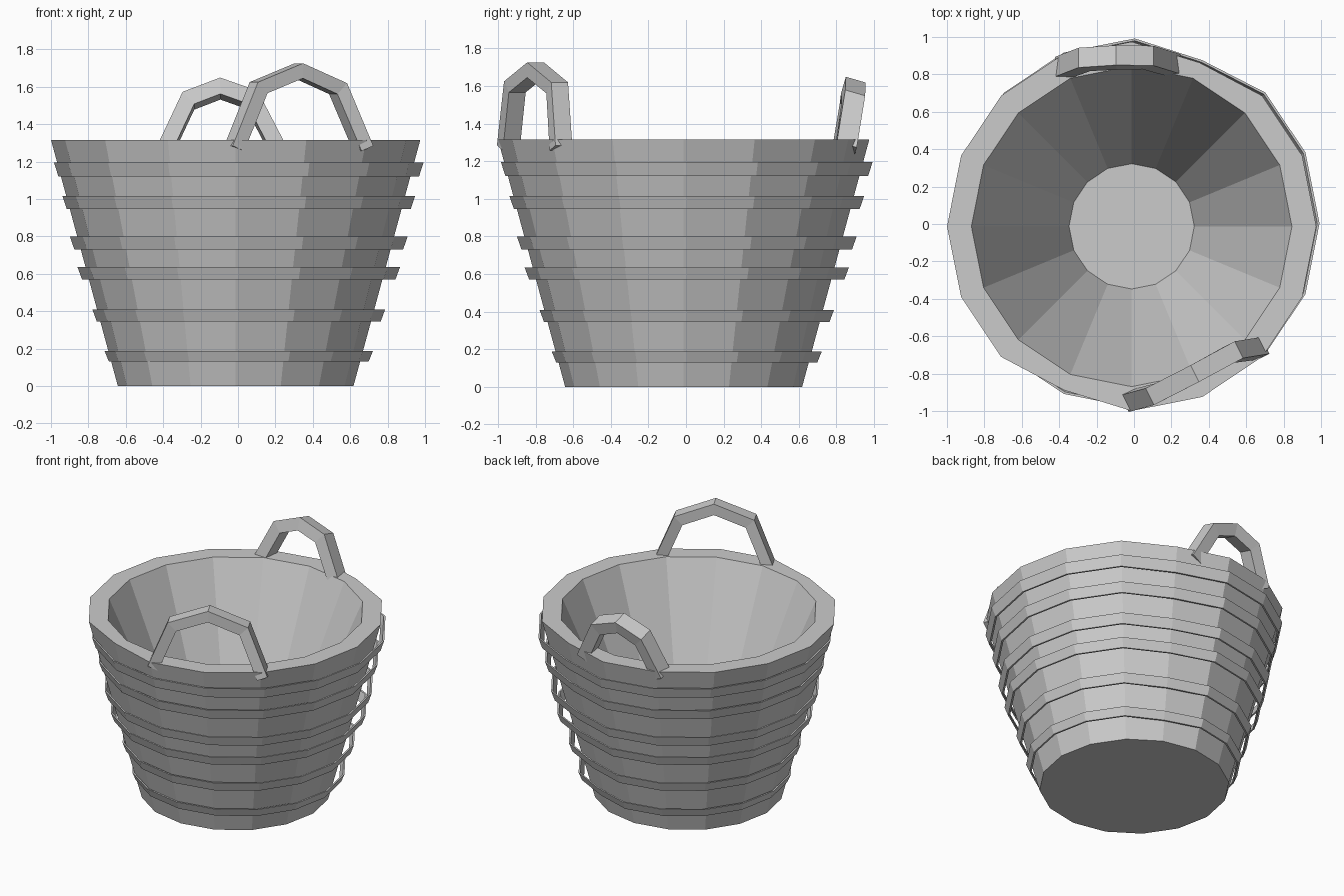
import bpy, bmesh, math
from mathutils import Vector

if "Cube" in bpy.data.objects:
    bpy.data.objects.remove(bpy.data.objects["Cube"])

SIDES = 16


def finish(name, bm):
    bmesh.ops.recalc_face_normals(bm, faces=bm.faces)
    mesh = bpy.data.meshes.new(name)
    bm.to_mesh(mesh)
    bm.free()
    obj = bpy.data.objects.new(name, mesh)
    bpy.context.collection.objects.link(obj)
    return obj


def bridge(bm, a, b):
    for i in range(len(a)):
        j = (i + 1) % len(a)
        bm.faces.new((a[i], a[j], b[j], b[i]))


def ring(bm, r, z, c, dents={}):
    """Sixteen-sided loop; dents scales single corners for a hand-made look."""
    out = []
    for i in range(SIDES):
        a = math.tau * i / SIDES
        k = r * dents.get(i, 1.0)
        out.append(bm.verts.new((c + k * math.cos(a), c + k * math.sin(a), z)))
    return out


def lathe(name, profile, c, closed=False):
    bm = bmesh.new()
    rings = [ring(bm, r, z, c, d) for r, z, d in profile]
    for a, b in zip(rings, rings[1:]):
        bridge(bm, a, b)
    if closed:
        bridge(bm, rings[-1], rings[0])
    else:
        bm.faces.new(rings[0])
        bm.faces.new(rings[-1])
    return finish(name, bm)


def handle(name, path, normal, thick, width):
    """Rectangular bar swept along an arch, mitred at the bends."""
    pts = [Vector(p) for p in path]
    n = Vector(normal).normalized()
    bm = bmesh.new()
    loops = []
    for i, p in enumerate(pts):
        d0 = (p - pts[max(i - 1, 0)]).normalized()
        d1 = (pts[min(i + 1, len(pts) - 1)] - p).normalized()
        t = (d0 + d1).normalized()
        side = t.cross(n).normalized()
        ref = d1 if d1.length else d0
        miter = thick / 2 / max(0.6, t.dot(ref))
        loops.append([bm.verts.new(p + side * u * miter + n * v * width / 2)
                      for u, v in ((-1, -1), (1, -1), (1, 1), (-1, 1))])
    for a, b in zip(loops, loops[1:]):
        bridge(bm, a, b)
    bm.faces.new(loops[0])
    bm.faces.new(loops[-1])
    return finish(name, bm)


# Tapered basket body with thick rim and hollow inside
lathe("basket_body", [
    (0.63, 0.0, {}),
    (0.987, 1.315, {3: 0.96, 11: 0.96}),
    (0.857, 1.315, {}),
    (0.335, 0.10, {}),
], -0.0125)

# Loose thin woven bands
for i, (r, z0, z1) in enumerate([(0.988, 1.12, 1.195), (0.943, 0.945, 1.015),
                                 (0.903, 0.73, 0.80), (0.862, 0.57, 0.635),
                                 (0.783, 0.345, 0.41), (0.718, 0.13, 0.188)]):
    dent = {3: 0.955}
    t = 0.012
    lathe(f"band_{i + 1}", [
        (r - 0.024, z0, dent), (r, z1, dent),
        (r - t, z1, dent), (r - 0.024 - t, z0, dent),
    ], 0.004, closed=True)

# Front handle, set off to one side
handle("front_handle", [(-0.02, -0.945, 1.27), (0.11, -0.91, 1.595), (0.325, -0.80, 1.685),
                        (0.535, -0.685, 1.59), (0.67, -0.665, 1.27)],
       (0.45, -0.89, 0), 0.075, 0.10)

# Back handle, leaning slightly outward
handle("back_handle", [(-0.385, 0.835, 1.27), (-0.265, 0.88, 1.525), (-0.095, 0.89, 1.59),
                       (0.075, 0.89, 1.53), (0.21, 0.85, 1.27)],
       (0, 0.96, -0.28), 0.085, 0.11)
